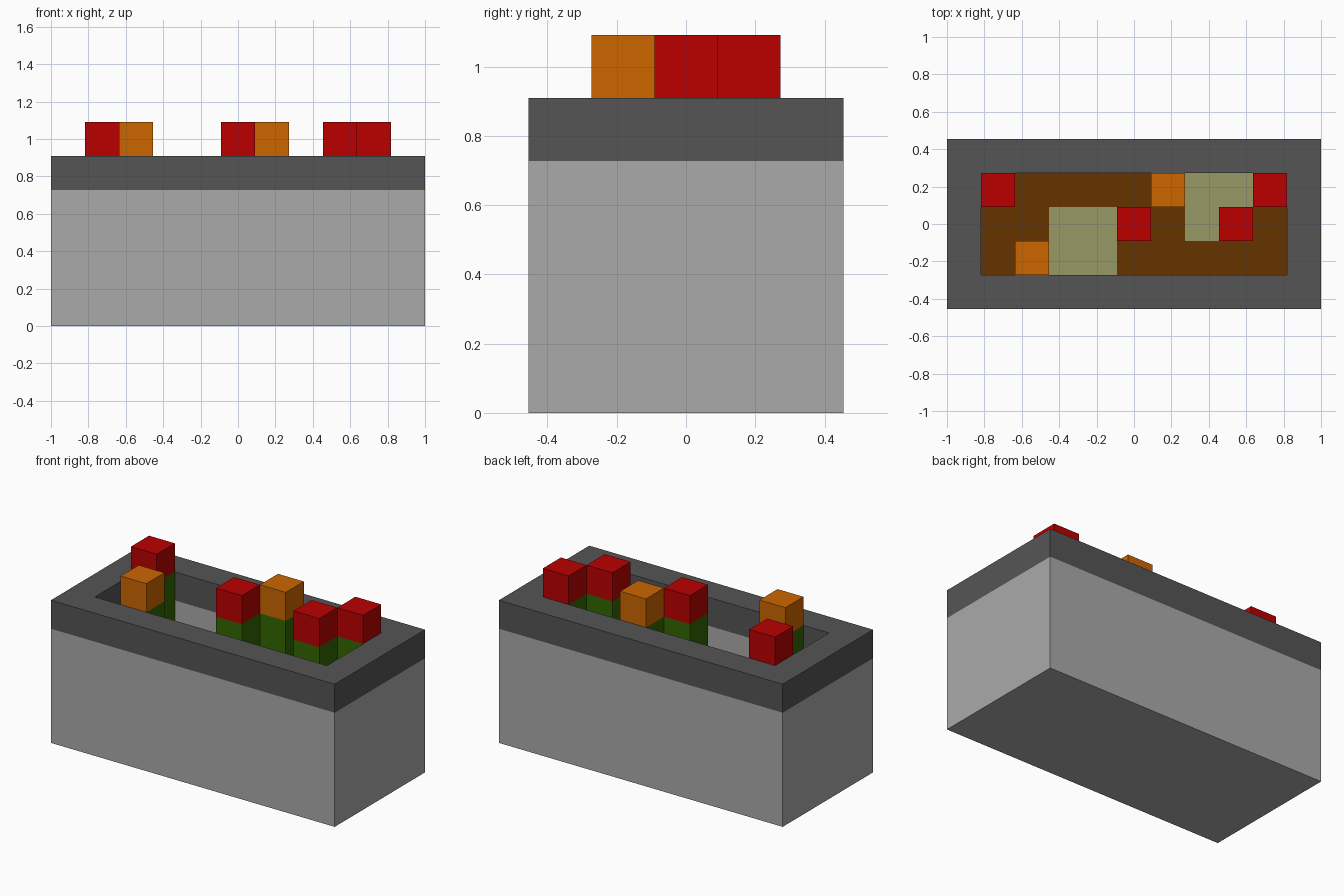
import bpy, bmesh

if "Cube" in bpy.data.objects:
    bpy.data.objects.remove(bpy.data.objects["Cube"])

U = 2 / 11                      # one block
FLOOR, RIM, TOP = 3 * U, 4 * U, 5 * U


def material(name, hex_code):
    def lin(c):
        return c / 12.92 if c <= 0.04045 else ((c + 0.055) / 1.055) ** 2.4
    m = bpy.data.materials.new(name)
    m.diffuse_color = [lin(int(hex_code[i:i + 2], 16) / 255) for i in (0, 2, 4)] + [1]
    m.use_nodes = True
    m.node_tree.nodes["Principled BSDF"].inputs["Base Color"].default_value = m.diffuse_color
    return m


STONE = material("light grey stone", "AAAAAA")
DARK = material("dark grey rim", "555555")
SOIL = material("brown soil", "663300")
SAND = material("khaki sand", "999966")
GREEN = material("stem green", "336600")
RED = material("petal red", "BB0000")
ORANGE = material("petal orange", "CC6600")


def finish(bm, name, *mats):
    mesh = bpy.data.meshes.new(name)
    bm.to_mesh(mesh)
    bm.free()
    for m in mats:
        mesh.materials.append(m)
    obj = bpy.data.objects.new(name, mesh)
    bpy.context.collection.objects.link(obj)


# Planter: rectangular rings lofted up the outside, over the rim, down the inside
bm = bmesh.new()
rings = []
for w, d, z in [(11, 5, 0), (11, 5, RIM), (11, 5, TOP), (9, 3, TOP), (9, 3, RIM), (9, 3, FLOOR)]:
    rings.append([bm.verts.new((sx * w * U / 2, sy * d * U / 2, z))
                  for sx, sy in ((-1, -1), (1, -1), (1, 1), (-1, 1))])
for a, b in zip(rings, rings[1:]):
    for k in range(4):
        n = (k + 1) % 4
        bm.faces.new((a[k], a[n], b[n], b[k]))
bm.faces.new(rings[0][::-1])
for f in bm.faces:              # the top course of blocks is dark
    f.material_index = int(f.calc_center_median().z > RIM)
finish(bm, "planter", STONE, DARK)

# Planting bed: soil with sandy patches
patches = {(-2, -1), (-1, -1), (-2, 0), (-1, 0), (2, 1), (3, 1), (2, 0)}
bm = bmesh.new()
bmesh.ops.create_grid(bm, x_segments=9, y_segments=3, size=0.5)
for v in bm.verts:
    v.co = (v.co.x * 9 * U, v.co.y * 3 * U, FLOOR)
for f in bm.faces:
    c = f.calc_center_median()
    f.material_index = int((round(c.x / U), round(c.y / U)) in patches)
finish(bm, "planting_bed", SOIL, SAND)


def column(name, i, j, z0, z1, mat, hidden):
    """Block column in cell (i, j), without the faces pressed against others."""
    bm = bmesh.new()
    bmesh.ops.create_cube(bm, size=1)
    drop = [f for f in bm.faces
            if tuple(round(n) for n in f.normal) in hidden]
    bmesh.ops.delete(bm, geom=drop, context='FACES')
    for v in bm.verts:
        v.co = ((i + v.co.x) * U, (j + v.co.y) * U, (z0 + z1) / 2 + v.co.z * (z1 - z0))
    finish(bm, name, mat)


# Flowers: green stems with a block bloom on top
flowers = [(-4, 1, RED), (-3, -1, ORANGE), (0, 0, RED), (1, 1, ORANGE), (3, 0, RED), (4, 1, RED)]
for n, (i, j, colour) in enumerate(flowers, 1):
    hidden = {(0, 0, 1), (0, 0, -1)}
    if abs(i) == 4:
        hidden.add((i // 4, 0, 0))
    if abs(j) == 1:
        hidden.add((0, j, 0))
    column(f"stem_{n}", i, j, FLOOR, TOP, GREEN, hidden)
    column(f"bloom_{n}", i, j, TOP, TOP + U, colour, {(0, 0, -1)})
